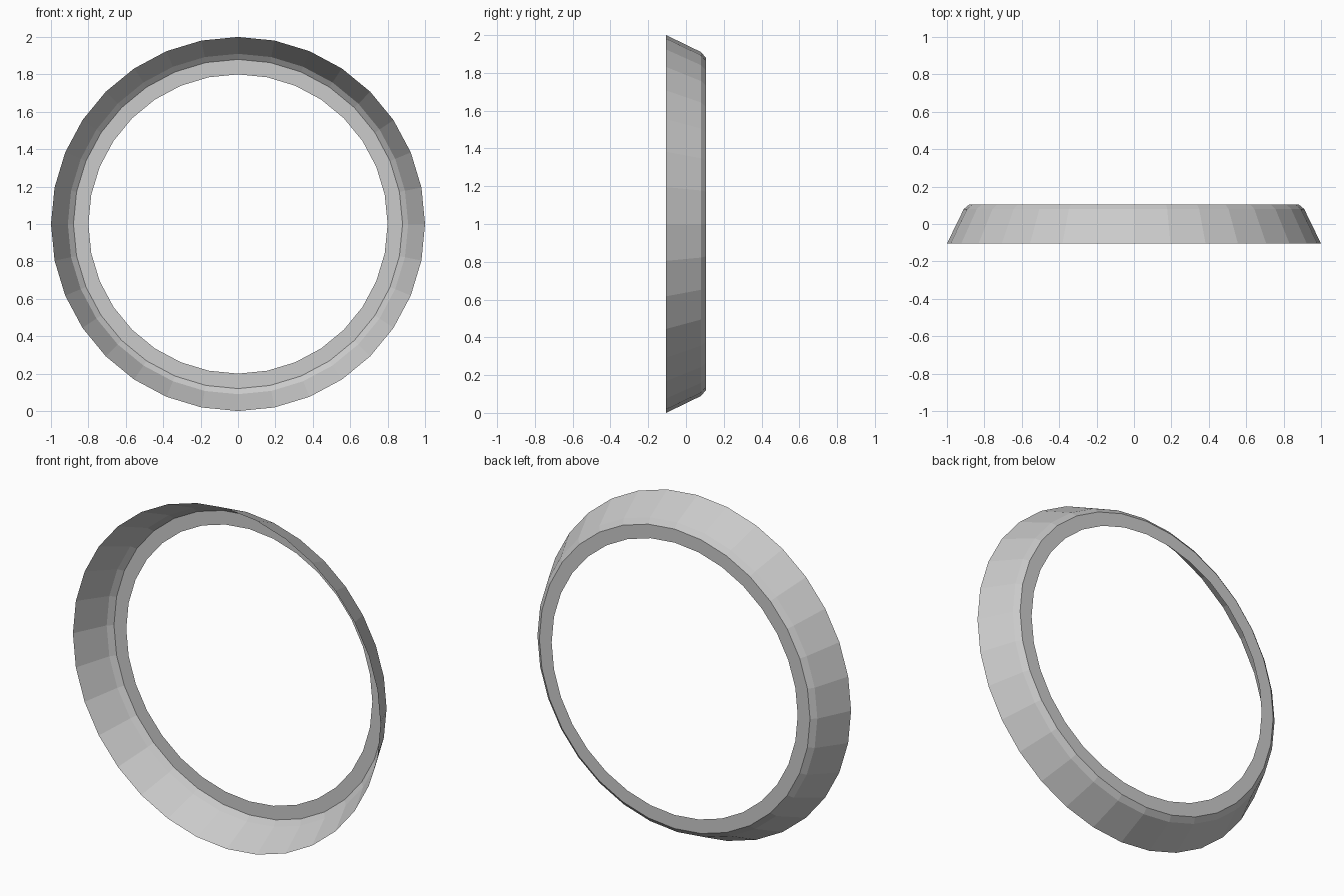
import bpy, bmesh, math

if "Cube" in bpy.data.objects:
    bpy.data.objects.remove(bpy.data.objects["Cube"])

SEGMENTS = 32
# (radius, y): flared open shell, small bevel, flat back lip
PROFILE = [(1.0, -0.105), (0.91, 0.08), (0.88, 0.105), (0.80, 0.105)]


def lathe(name, profile, segments, centre_z):
    """Spin an open profile around the y axis into a single-skin ring."""
    bm = bmesh.new()
    rings = []
    for r, y in profile:
        angles = [2 * math.pi * i / segments for i in range(segments)]
        rings.append([bm.verts.new((r * math.sin(a), y, centre_z + r * math.cos(a)))
                      for a in angles])
    for a, b in zip(rings, rings[1:]):
        for i in range(segments):
            j = (i + 1) % segments
            bm.faces.new((a[i], b[i], b[j], a[j]))
    # outside of the shell faces outward / back
    bm.normal_update()
    if sum(f.normal.y for f in bm.faces) < 0:
        bmesh.ops.reverse_faces(bm, faces=bm.faces[:])
    mesh = bpy.data.meshes.new(name)
    bm.to_mesh(mesh)
    bm.free()
    obj = bpy.data.objects.new(name, mesh)
    bpy.context.collection.objects.link(obj)
    return obj


# Flared trim ring standing upright
lathe("trim_ring", PROFILE, SEGMENTS, 1.0)
